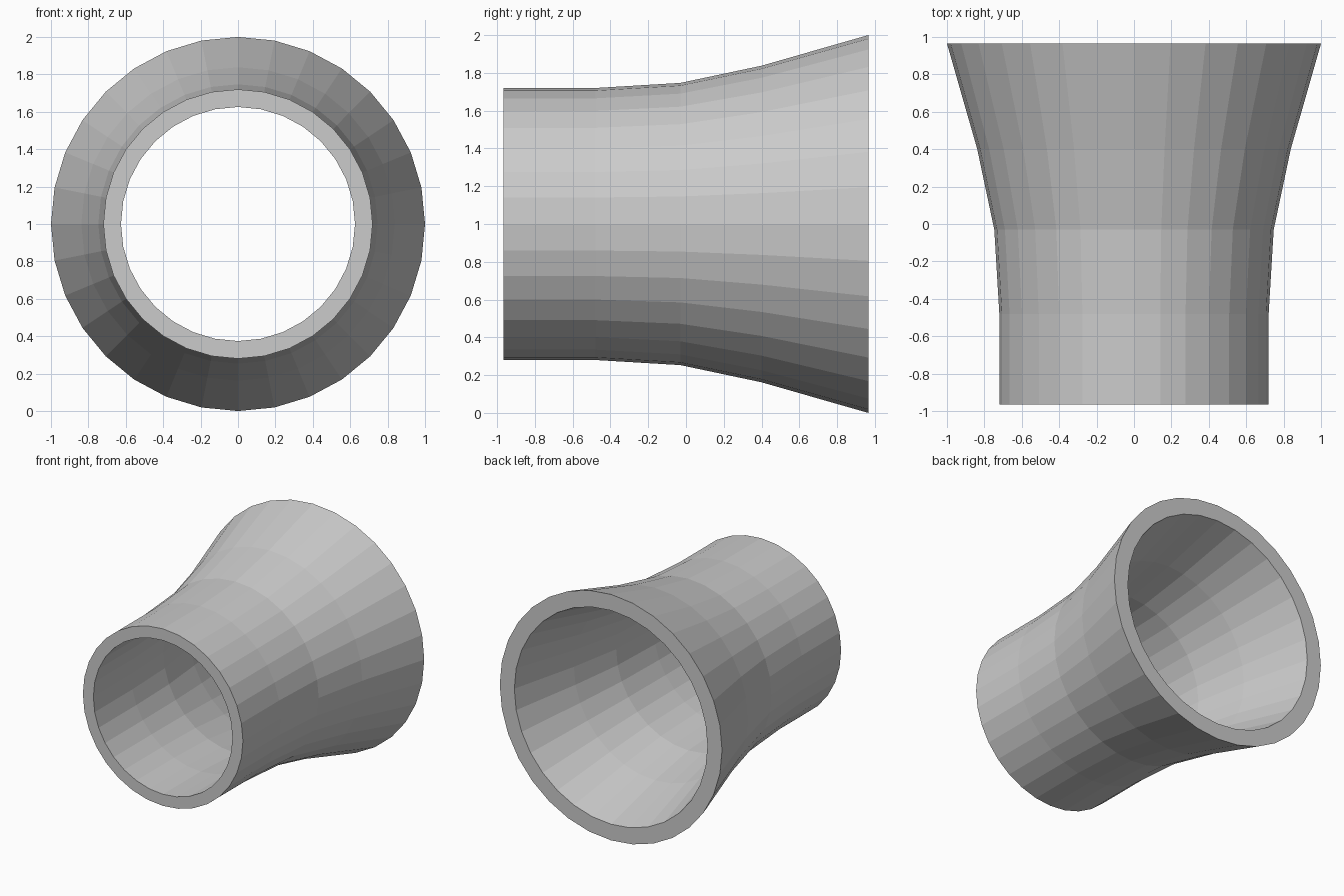
import bpy, bmesh, math

if "Cube" in bpy.data.objects:
    bpy.data.objects.remove(bpy.data.objects["Cube"])

SIDES = 32
# outer wall profile: (y, radius) from narrow front to flared back
OUTER = [(-0.965, 0.72), (-0.48, 0.72), (-0.03, 0.747), (0.40, 0.838), (0.965, 1.0)]
BORE = 0.869  # inner wall as a fraction of the outer radius

# closed loop: along the outside, back along the inside
profile = OUTER + [(y, r * BORE) for y, r in reversed(OUTER)]

bm = bmesh.new()
rings = []
for y, r in profile:
    ring = []
    for i in range(SIDES):
        a = 2 * math.pi * i / SIDES
        ring.append(bm.verts.new((r * math.cos(a), y, 1 + r * math.sin(a))))
    rings.append(ring)

# skin the rings, including the two end rims
for k, ring in enumerate(rings):
    nxt = rings[(k + 1) % len(rings)]
    for i in range(SIDES):
        j = (i + 1) % SIDES
        bm.faces.new((ring[i], ring[j], nxt[j], nxt[i]))

bmesh.ops.recalc_face_normals(bm, faces=bm.faces)
mesh = bpy.data.meshes.new("flared_tube")
bm.to_mesh(mesh)
bm.free()
bpy.context.collection.objects.link(bpy.data.objects.new("flared_tube", mesh))
